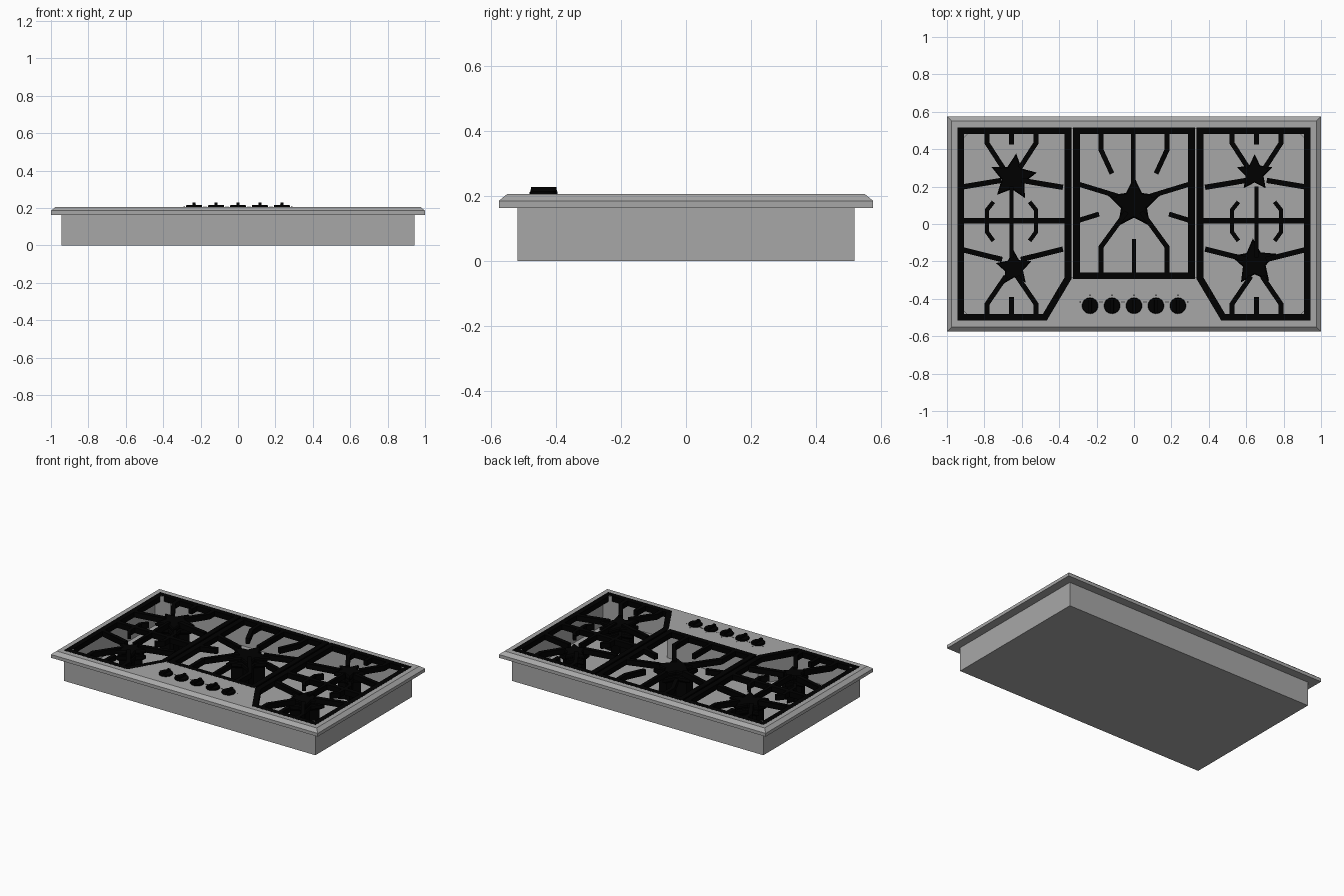
import bpy, bmesh, math
from mathutils import Vector

if "Cube" in bpy.data.objects:
    bpy.data.objects.remove(bpy.data.objects["Cube"])

def material(name, rgb):
    m = bpy.data.materials.new(name)
    m.diffuse_color = (*rgb, 1)
    m.use_nodes = True
    m.node_tree.nodes["Principled BSDF"].inputs["Base Color"].default_value = m.diffuse_color
    return m

STEEL = material("brushed_steel", (0.39, 0.39, 0.39))
BLACK = material("black_cast_iron", (0.0, 0.0, 0.0))
TOP = 0.2055     # steel surface height
FLOOR = 0.012    # bottom of the recess

def finish(name, bm, mat):
    bmesh.ops.recalc_face_normals(bm, faces=bm.faces)
    me = bpy.data.meshes.new(name)
    bm.to_mesh(me)
    bm.free()
    me.materials.append(mat)
    ob = bpy.data.objects.new(name, me)
    bpy.context.collection.objects.link(ob)
    return ob

def loft(bm, rings):
    """Skin matching rings of 3D points and cap both ends."""
    rows = [[bm.verts.new(p) for p in r] for r in rings]
    n = len(rows[0])
    for a, b in zip(rows, rows[1:]):
        for i in range(n):
            j = (i + 1) % n
            bm.faces.new((a[i], a[j], b[j], b[i]))
    bm.faces.new(rows[0][::-1])
    bm.faces.new(rows[-1])

def prism(bm, pts, z0, z1):
    loft(bm, [[(x, y, z) for x, y in pts] for z in (z0, z1)])

def bar(bm, pts, w=0.026, z0=0.17, z1=0.206, closed=False):
    """Flat bar with mitred corners along a path."""
    P = [Vector(p) for p in pts]
    n = len(P)
    sections = []
    for i, p in enumerate(P):
        prev = P[i - 1] if (i > 0 or closed) else None
        nxt = P[(i + 1) % n] if (i < n - 1 or closed) else None
        d1 = (p - prev).normalized() if prev is not None else None
        d2 = (nxt - p).normalized() if nxt is not None else None
        d1 = d1 or d2
        d2 = d2 or d1
        n1, n2 = Vector((-d1.y, d1.x)), Vector((-d2.y, d2.x))
        m = (n1 + n2).normalized()
        m *= (w / 2) / m.dot(n1)
        a, b = p + m, p - m
        sections.append([bm.verts.new((q.x, q.y, z)) for q, z in
                         ((a, z0), (b, z0), (b, z1), (a, z1))])
    for i in range(n if closed else n - 1):
        s, t = sections[i], sections[(i + 1) % n]
        for k in range(4):
            bm.faces.new((s[k], s[(k + 1) % 4], t[(k + 1) % 4], t[k]))
    if not closed:
        bm.faces.new(sections[0][::-1])
        bm.faces.new(sections[-1])

def mirror(pts, s):
    return [(x * s, y) for x, y in pts]

# Steel housing: body, overhanging rim and chamfered edge in one loft
bm = bmesh.new()
loft(bm, [[(sx * x, sy * y, z) for sx, sy in ((-1, -1), (1, -1), (1, 1), (-1, 1))]
          for x, y, z in ((0.943, 0.518, 0), (0.943, 0.518, 0.163), (1, 0.575, 0.163),
                          (1, 0.575, 0.185), (0.975, 0.55, TOP))])
housing = finish("housing", bm, STEEL)

# One recess with clipped corners, stepping back around the knob panel
half = [(0.86, 0.508), (0.932, 0.44), (0.932, -0.445), (0.86, -0.508), (0.468, -0.508), (0.34, -0.283)]
bm = bmesh.new()
prism(bm, half + mirror(half, -1)[::-1], FLOOR, 0.3)
cutter = finish("recess_cutter", bm, STEEL)
cutter.hide_render = True
mod = housing.modifiers.new("recess", 'BOOLEAN')
mod.operation = 'DIFFERENCE'
mod.solver = 'EXACT'
mod.object = cutter
bpy.context.view_layer.objects.active = housing
bpy.ops.object.modifier_apply(modifier=mod.name)
bpy.data.objects.remove(cutter)

# Side grates, mirrored left and right
for s, side in ((1, "left"), (-1, "right")):
    bm = bmesh.new()
    bar(bm, mirror([(-0.926, 0.498), (-0.353, 0.498), (-0.353, -0.29),
                    (-0.477, -0.499), (-0.926, -0.499)], s), 0.036, closed=True)
    bar(bm, mirror([(-0.92, 0.017), (-0.36, 0.017)], s), 0.03)
    c = -0.655
    bar(bm, mirror([(c, 0.20), (c, -0.18)], s), 0.02)
    for y0, y1 in ((0.487, 0.425), (-0.492, -0.39)):        # short stubs
        bar(bm, mirror([(c, y0), (c, y1)], s))
    for k in (-1, 1):
        bar(bm, mirror([(c + k * 0.275, 0.196), (c + k * 0.055, 0.233)], s), 0.028)
        bar(bm, mirror([(c + k * 0.275, -0.134), (c + k * 0.05, -0.19)], s), 0.028)
        bar(bm, mirror([(c + k * 0.131, 0.49), (c + k * 0.131, 0.433), (c + k * 0.045, 0.30)], s))
        bar(bm, mirror([(c + k * 0.131, -0.495), (c + k * 0.131, -0.428), (c + k * 0.03, -0.28)], s))
        bar(bm, mirror([(c + k * 0.097, 0.118), (c + k * 0.131, 0.075),
                        (c + k * 0.131, -0.043), (c + k * 0.097, -0.09)], s), 0.022)
    finish(side + "_grate", bm, BLACK)

# Centre grate
bm = bmesh.new()
bar(bm, [(-0.308, 0.498), (0.308, 0.498), (0.308, -0.276), (-0.308, -0.276)], 0.036, closed=True)
bar(bm, [(-0.003, 0.49), (-0.003, 0.22)], 0.024)
bar(bm, [(0, -0.27), (0, -0.08)], 0.02)
for k in (-1, 1):
    bar(bm, mirror([(0.176, 0.49), (0.176, 0.395), (0.118, 0.27)], k))
    bar(bm, mirror([(0.176, -0.27), (0.176, -0.122), (0.04, 0.065)], k))
    bar(bm, mirror([(0.30, 0.214), (0.09, 0.15)], k))
    bar(bm, mirror([(0.30, 0.018), (0.187, 0.053)], k))
finish("centre_grate", bm, BLACK)

# Star-shaped burners: pedestal, flame ring and cap
def star(x, y, r, z, turn):
    pts = []
    for i in range(10):
        a = math.pi / 2 + turn + i * math.pi / 5
        q = r if i % 2 == 0 else r * 0.5
        pts.append((x + q * math.cos(a), y + q * math.sin(a), z))
    return pts

burners = {"rear_left": (-0.645, 0.25, 0.128, -0.12), "front_left": (-0.642, -0.235, 0.1, 0.05),
           "rear_right": (0.645, 0.272, 0.1, 0.0), "front_right": (0.642, -0.205, 0.128, 0.05),
           "centre": (0, 0.107, 0.146, 0.0)}
for name, (x, y, r, turn) in burners.items():
    bm = bmesh.new()
    loft(bm, [star(x, y, r * f, z, turn) for f, z in
              ((0.75, FLOOR - 0.005), (0.75, 0.12), (0.98, 0.135), (0.98, 0.155), (0.85, 0.16),
               (0.85, 0.168), (1.0, 0.173), (1.0, 0.188), (0.9, 0.195))])
    finish(name + "_burner", bm, BLACK)

# Knobs: tapered disc with a raised grip, plus small printed marks
for i in range(5):
    x, y = (i - 2) * 0.1175, -0.437
    bm = bmesh.new()
    def ring(r, z):
        return [(x + r * math.cos(t * math.tau / 28), y + r * math.sin(t * math.tau / 28), z)
                for t in range(28)]
    loft(bm, [ring(0.043, TOP - 0.002), ring(0.043, 0.212), ring(0.040, 0.216)])
    loft(bm, [[(x + sx * w, y + sy * l, z) for sx, sy in ((-1, -1), (1, -1), (1, 1), (-1, 1))]
              for w, l, z in ((0.010, 0.041, 0.21), (0.008, 0.039, 0.228))])
    knob = finish("knob_%d" % (i + 1), bm, BLACK)
    bpy.ops.object.select_all(action='DESELECT')
    knob.select_set(True)
    bpy.context.view_layer.objects.active = knob
    bpy.ops.object.shade_smooth_by_angle(angle=math.radians(30))

    bm = bmesh.new()
    for a in (20, 90, 160):
        t = math.radians(a)
        mx, my = x + 0.056 * math.cos(t), y + 0.056 * math.sin(t)
        prism(bm, [(mx - 0.003, my - 0.003), (mx + 0.003, my - 0.003),
                   (mx + 0.003, my + 0.003), (mx - 0.003, my + 0.003)], TOP - 0.001, TOP + 0.001)
    finish("knob_marks_%d" % (i + 1), bm, BLACK)
